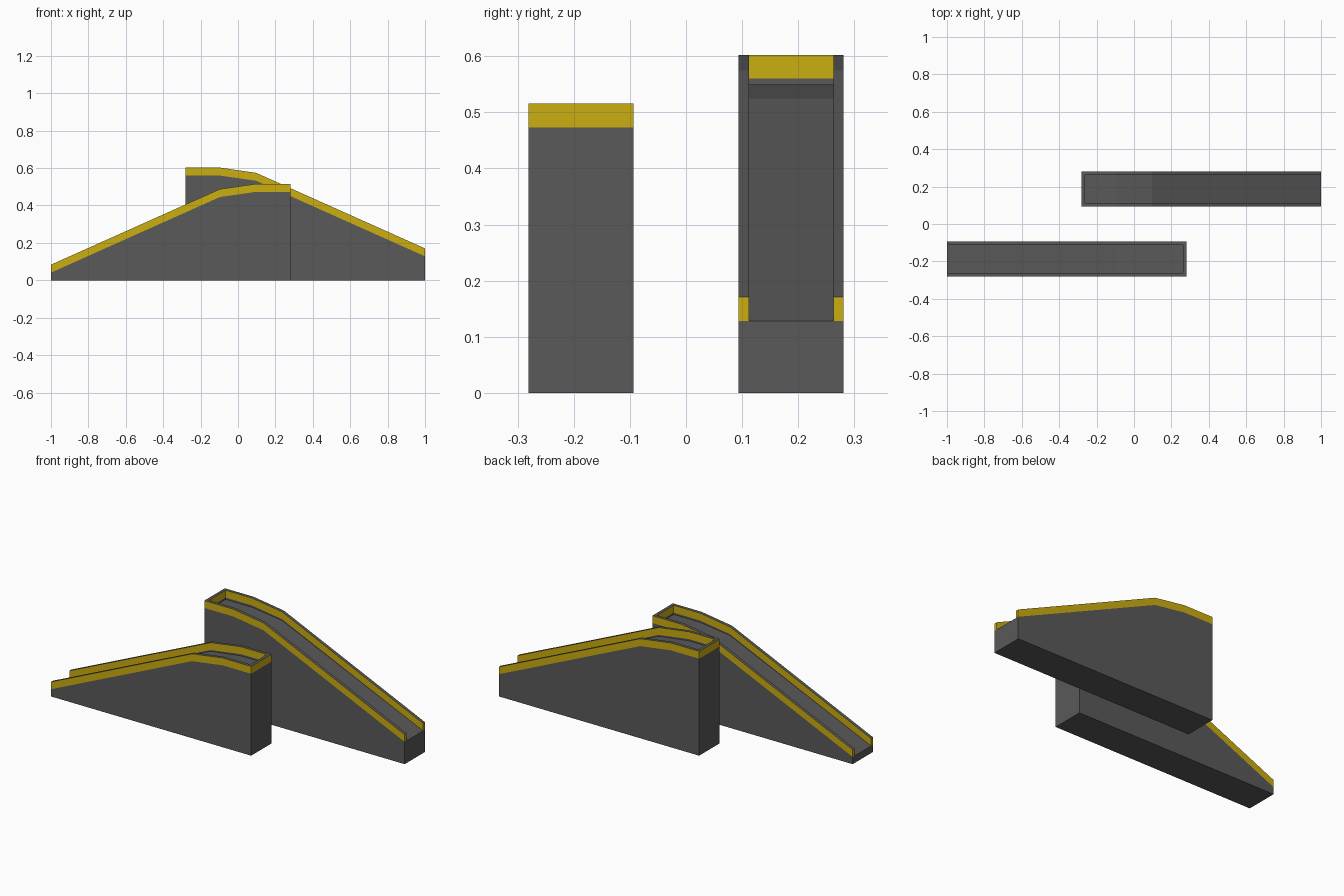
import bpy, bmesh

if "Cube" in bpy.data.objects:
    bpy.data.objects.remove(bpy.data.objects["Cube"])

def material(name, color):
    m = bpy.data.materials.new(name)
    m.diffuse_color = color
    m.use_nodes = True
    m.node_tree.nodes["Principled BSDF"].inputs["Base Color"].default_value = m.diffuse_color
    return m

GREY = material("dark_grey", (0.1, 0.1, 0.1, 1))
YELLOW = material("yellow", (0.6, 0.42, 0.005, 1))

Y0, Y1, WALL = 0.094, 0.281, 0.018
# ramp profile: x, curb base height, floor height
PROFILE = [(1.0, 0.128, 0.128), (0.097, 0.532, 0.525),
           (-0.097, 0.56, 0.55), (-0.281, 0.56, 0.55)]
CURB = 0.0425


def build(name, strips, mat, sign):
    """Make an object from strips of quads, each between two point lists."""
    bm = bmesh.new()
    for a, b in strips:
        for i in range(len(a) - 1):
            pts = []
            for p in (a[i], a[i + 1], b[i + 1], b[i]):
                if p not in pts:
                    pts.append(p)
            if len(pts) > 2:
                bm.faces.new([bm.verts.new((sign * x, sign * y, z)) for x, y, z in pts])
    bmesh.ops.remove_doubles(bm, verts=bm.verts, dist=1e-5)
    bmesh.ops.recalc_face_normals(bm, faces=bm.faces)
    me = bpy.data.meshes.new(name)
    bm.to_mesh(me)
    bm.free()
    me.materials.append(mat)
    bpy.context.collection.objects.link(bpy.data.objects.new(name, me))


def ramp(name, sign, drop):
    def u_path(inset, level):
        """U-shaped path up one side of the ramp, across the top and back."""
        side = []
        for i, (x, band, floor) in enumerate(PROFILE):
            z = {"ground": 0, "band": band - drop, "top": band + CURB - drop,
                 "floor": floor - drop}[level]
            side.append((x + (inset if i == 3 else 0), z))
        return ([(x, Y0 + inset, z) for x, z in side] +
                [(x, Y1 - inset, z) for x, z in reversed(side)])

    ground, band, top = (u_path(0, k) for k in ("ground", "band", "top"))
    in_top, in_band, floor = (u_path(WALL, k) for k in ("top", "band", "floor"))

    # body: outer walls, lower inner walls, floor, underside, low end
    build(name + "_body", [
        (ground, band), (in_band, floor),
        (floor[:4], floor[:3:-1]), (ground[:4], ground[:3:-1]),
        ([ground[0], ground[-1]], [band[0], band[-1]]),
    ], GREY, sign)
    # curb: yellow band outside, inside and on the two low ends
    build(name + "_curb", [
        (band, top), (in_top, in_band),
        ([band[0], in_band[0]], [top[0], in_top[0]]),
        ([band[-1], in_band[-1]], [top[-1], in_top[-1]]),
    ], YELLOW, sign)
    # cap: grey upper face of the curb
    build(name + "_curb_cap", [(top, in_top)], GREY, sign)


ramp("high_ramp", 1, 0.0)
ramp("low_ramp", -1, 0.087)

# caps are open surfaces: make them face upwards
for o in bpy.data.objects:
    if o.name.endswith("cap") and o.data.polygons[0].normal.z < 0:
        o.data.flip_normals()
